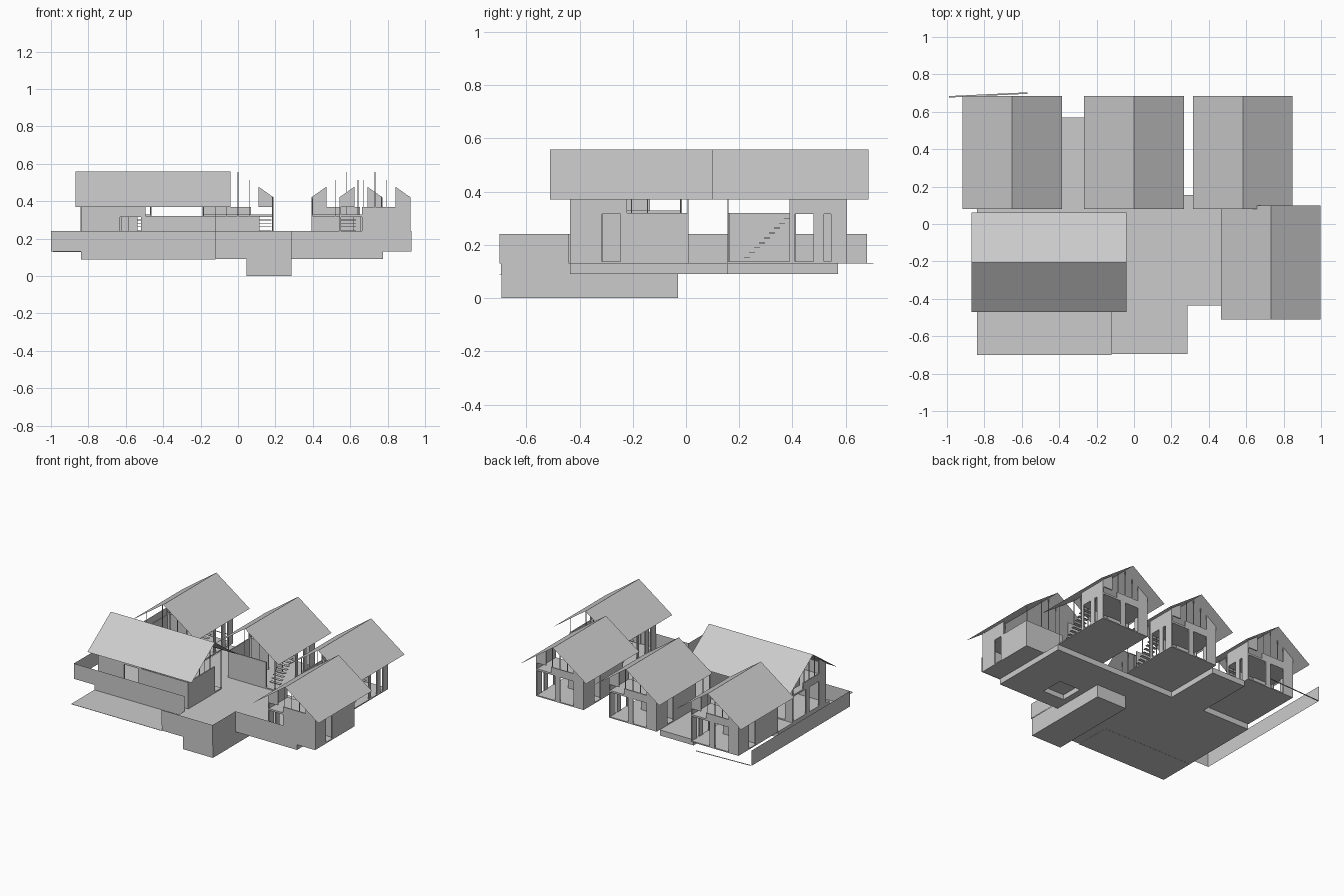
import bpy, bmesh
from math import pi, atan2, hypot
from mathutils import Matrix, Vector

if "Cube" in bpy.data.objects:
    bpy.data.objects.remove(bpy.data.objects["Cube"])

RIDGE, SLOPE, HW, FLOOR = 0.558, 0.709, 0.19, 0.13


def finish(name, bm, M=Matrix()):
    bmesh.ops.transform(bm, matrix=M, verts=bm.verts)
    me = bpy.data.meshes.new(name)
    bm.to_mesh(me)
    bm.free()
    ob = bpy.data.objects.new(name, me)
    bpy.context.collection.objects.link(ob)
    return ob


def add_box(bm, x0, x1, y0, y1, z0, z1):
    S = Matrix.Diagonal((x1 - x0, y1 - y0, z1 - z0, 1))
    T = Matrix.Translation(((x0 + x1) / 2, (y0 + y1) / 2, (z0 + z1) / 2))
    bmesh.ops.create_cube(bm, size=1, matrix=T @ S)


def boxes(name, dims, M=Matrix()):
    bm = bmesh.new()
    for d in dims:
        add_box(bm, *d)
    return finish(name, bm, M)


def add_prism(bm, profile, v0, v1):
    # extrude a (u, z) profile along v
    f = bm.faces.new([bm.verts.new((u, v0, z)) for u, z in profile])
    r = bmesh.ops.extrude_face_region(bm, geom=[f])
    vs = [g for g in r["geom"] if isinstance(g, bmesh.types.BMVert)]
    bmesh.ops.translate(bm, verts=vs, vec=(0, v1 - v0, 0))
    bmesh.ops.recalc_face_normals(bm, faces=bm.faces)


def add_sheets(bm, path, d):
    # sweep an open polyline by vector d into upright or sloped sheets
    a = [bm.verts.new(p) for p in path]
    b = [bm.verts.new(Vector(p) + Vector(d)) for p in path]
    for i in range(len(path) - 1):
        bm.faces.new((a[i], a[i + 1], b[i + 1], b[i]))


def roof_z(u):
    return RIDGE - SLOPE * abs(u)


def house(name, origin, angle, L, r0, r1, solid=False):
    """Local frame: u across, v from the inner gable (0) to the outer gable (L)."""
    M = Matrix.Translation((*origin, 0)) @ Matrix.Rotation(angle, 4, 'Z')
    s, t = L * 0.52, 0.008

    # folded roof sheet
    bm = bmesh.new()
    e, p = 0.266, 0.003
    add_sheets(bm, [(-e, r0, roof_z(e)), (0, r0, RIDGE), (e, r0, roof_z(e))], (0, r1 - r0, 0))
    finish(name + "_roof", bm, M)

    # floor and loft
    boxes(name + "_floor", [(-HW, HW, 0, L, FLOOR, FLOOR + t)], M)
    boxes(name + "_loft", [(-HW, HW, s, L, 0.315, 0.328)], M)

    # long side walls: low inner half, two storeys with a window in the outer half
    g0 = s + 0.025
    g1 = g0 + 0.32 * (L - s)
    w = [(-HW, -HW + t, 0, s, FLOOR, 0.32),
         (-HW, -HW + t, s, L, 0.315, 0.415),
         (-HW, -HW + t, s, g0, FLOOR, 0.315),
         (-HW, -HW + t, g1, L, FLOOR, 0.315),
         (HW - t, HW, s, L, 0.32, 0.415),
         (HW - t, HW, s, s + 0.02, FLOOR, 0.32),
         (HW - t, HW, s + 0.09, s + 0.13, FLOOR, 0.32),
         (HW - t, HW, L - 0.06, L, FLOOR, 0.32)]
    # inner gable wall and room partition
    w += [(-HW, 0.115, 0, t, FLOOR, 0.32),
          (-HW, -0.03, s, s + t, FLOOR, 0.32),
          (0.03, 0.08, s, s + t, FLOOR, 0.32)]
    # outer gable wall: balcony band over piers
    w += [(-HW, 0.07, L - t, L, 0.315, 0.37)]
    piers = [(-HW, 0.07)] if solid else [(-HW, -0.11), (0.0, 0.04)]
    w += [(a, b, L - t, L, FLOOR, 0.32) for a, b in piers]
    boxes(name + "_walls", w, M)

    # sloped gable infill at both edges
    bm = bmesh.new()
    for sg in (-1, 1):
        a, b = sg * HW, sg * 0.11
        add_prism(bm, [(a, 0.37), (b, 0.37), (b, roof_z(b) - p), (a, roof_z(a) - p)], L - t, L)
    finish(name + "_gable_infill", bm, M)

    # slender window posts
    q = 0.002
    posts = []
    for u in (-0.185, -0.06, 0, 0.06, 0.185):
        posts.append((u - q, u + q, 0, 2 * q, FLOOR, roof_z(u) - p))
        posts.append((u - q, u + q, L - 2 * q, L, 0.32, roof_z(u) - p))
    boxes(name + "_posts", posts, M)

    # open-tread stair
    n = 9
    boxes(name + "_stair",
          [(0.1, 0.18, s - 0.17 + i * 0.17 / n - 0.002, s - 0.17 + (i + 1) * 0.17 / n + 0.002,
            0.15 + i * 0.0185, 0.153 + i * 0.0185) for i in range(n)], M)


# the five houses
for i, xc in enumerate((-0.652, 0.0, 0.582)):
    house(f"back_house_{i + 1}", (xc, 0.155), 0, 0.45, -0.075, 0.53)
house("right_house", (0.732, 0.01), pi, 0.445, -0.09, 0.52, solid=True)
house("left_house", (-0.12, -0.205), pi / 2, 0.72, -0.08, 0.75)

# deck slab around a square recess, with arm between the back houses
boxes("deck", [(-0.84, 0.33, -0.435, 0.155, 0.09, FLOOR),
               (0.50, 0.775, -0.435, 0.155, 0.09, FLOOR),
               (0.33, 0.50, -0.435, -0.32, 0.09, FLOOR),
               (0.33, 0.50, -0.155, 0.155, 0.09, FLOOR),
               (0.33, 0.50, -0.32, -0.155, 0.125, FLOOR)])
boxes("deck_back_arm", [(-0.46, -0.19, 0.155, 0.57, 0.09, FLOOR)])
boxes("deck_front", [(-0.12, 0.285, -0.695, -0.435, 0.09, FLOOR)])
boxes("front_terrace", [(-0.84, -0.12, -0.70, -0.435, 0.089, 0.091)])
boxes("pool_basin", [(0.045, 0.285, -0.693, -0.03, 0, 0.09)])

# thin parapets along the deck edge, open where the terrace meets the front deck
bm = bmesh.new()
for path in ([(-1, 0.68), (-1, -0.44), (-0.12, -0.44)],
             [(-0.12, -0.70), (0.288, -0.70), (0.288, -0.44), (0.927, -0.44)]):
    add_sheets(bm, [(x, y, FLOOR) for x, y in path], (0, 0, 0.11))
finish("parapet", bm)

# slim kerb at the back left corner
M = Matrix.Translation((-0.99, 0.68, 0)) @ Matrix.Rotation(atan2(0.02, 0.42), 4, 'Z')
boxes("kerb", [(0, hypot(0.42, 0.02), -0.004, 0.004, 0.129, 0.131)], M)
